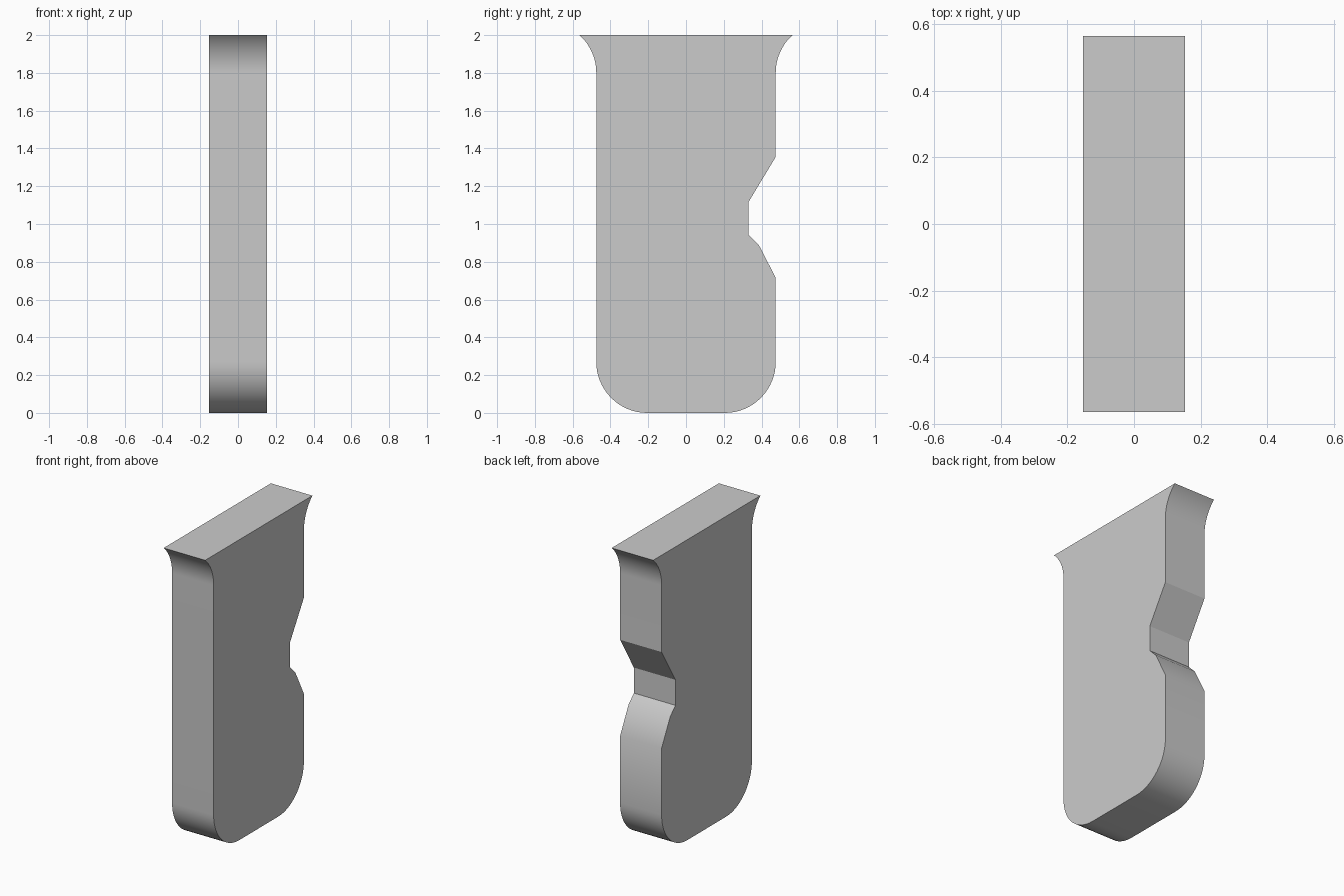
import bpy, bmesh, math

cube = bpy.data.objects.get("Cube")
if cube:
    bpy.data.objects.remove(cube, do_unlink=True)

HALF_WIDTH = 0.153
HALF_DEPTH = 0.475
RADIUS = 0.27
STEPS = 16


def arc(cy, cz, start, end):
    """Points on a circle in the y-z plane, angles in degrees."""
    angles = [math.radians(start + (end - start) * i / STEPS) for i in range(STEPS + 1)]
    return [(cy + RADIUS * math.cos(a), cz + RADIUS * math.sin(a)) for a in angles]


# Side profile: rounded foot, notched back edge, flared top
corner = HALF_DEPTH - RADIUS
foot = arc(corner, RADIUS, -90, 0)
flare = arc(HALF_DEPTH + RADIUS, 1.8, 180, 132.2)
notch = [(HALF_DEPTH, 0.715), (0.385, 0.89), (0.33, 0.945), (0.33, 1.115), (HALF_DEPTH, 1.355)]
front = [(-y, z) for y, z in reversed(foot + flare)]
profile = foot + notch + flare + front

# Extrude the profile across the width
bm = bmesh.new()
side = bm.faces.new([bm.verts.new((-HALF_WIDTH, y, z)) for y, z in profile])
extruded = bmesh.ops.extrude_face_region(bm, geom=[side])["geom"]
verts = [v for v in extruded if isinstance(v, bmesh.types.BMVert)]
bmesh.ops.translate(bm, verts=verts, vec=(2 * HALF_WIDTH, 0, 0))
bmesh.ops.recalc_face_normals(bm, faces=bm.faces)
mesh = bpy.data.meshes.new("notched_block")
bm.to_mesh(mesh)
bm.free()

block = bpy.data.objects.new("notched_block", mesh)
bpy.context.collection.objects.link(block)

# Single grey material
grey = bpy.data.materials.new("light_grey")
grey.use_nodes = True
color = (0.6, 0.6, 0.6, 1)
grey.diffuse_color = color
grey.node_tree.nodes["Principled BSDF"].inputs["Base Color"].default_value = color
mesh.materials.append(grey)

# Smooth curves, keep the notch and rim crisp
bpy.ops.object.select_all(action="DESELECT")
block.select_set(True)
bpy.context.view_layer.objects.active = block
bpy.ops.object.shade_smooth_by_angle(angle=math.radians(30))
